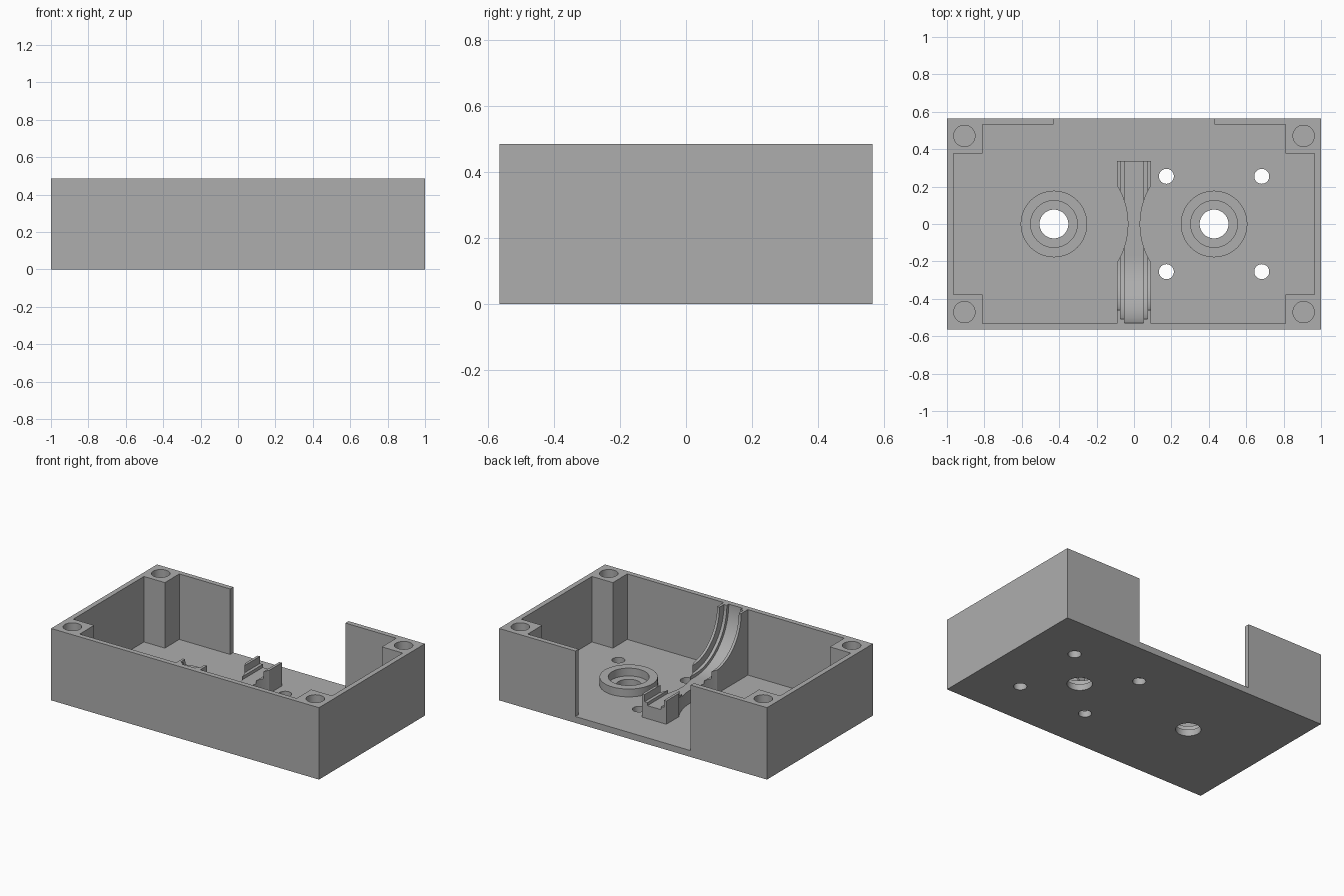
import bpy, bmesh, math

cube = bpy.data.objects.get("Cube")
if cube:
    bpy.data.objects.remove(cube, do_unlink=True)

# Main dimensions
HX, HY, H = 1.0, 0.565, 0.485
WALL, FLOOR = 0.034, 0.043
IX, IY = HX - WALL, HY - WALL
POST_X, POST_Y = 0.81, 0.377
HUB_X, GAP_X = 0.428, 0.43
GUIDE_W, GUIDE_END = 0.09, 0.338
ARC_Y = -0.175

grey = bpy.data.materials.new("plain grey")
grey.use_nodes = True
grey.diffuse_color = (0.42, 0.42, 0.42, 1)
grey.node_tree.nodes["Principled BSDF"].inputs["Base Color"].default_value = grey.diffuse_color


def prism(name, points, low, high, axis="z"):
    """Extrude a closed outline along z (points are x, y) or x (points are y, z)."""
    bm = bmesh.new()
    place = (lambda p, d: (p[0], p[1], d)) if axis == "z" else (lambda p, d: (d, p[0], p[1]))
    face = bm.faces.new([bm.verts.new(place(p, low)) for p in points])
    moved = bmesh.ops.extrude_face_region(bm, geom=[face])["geom"]
    step = place((0, 0), high - low)
    bmesh.ops.translate(bm, vec=step, verts=[v for v in moved if isinstance(v, bmesh.types.BMVert)])
    bmesh.ops.recalc_face_normals(bm, faces=bm.faces)
    mesh = bpy.data.meshes.new(name)
    bm.to_mesh(mesh)
    bm.free()
    mesh.materials.append(grey)
    obj = bpy.data.objects.new(name, mesh)
    bpy.context.collection.objects.link(obj)
    return obj


def rect(x0, x1, y0, y1):
    return [(x0, y0), (x1, y0), (x1, y1), (x0, y1)]


def circle(x, y, r, n=64):
    return [(x + r * math.cos(2 * math.pi * i / n), y + r * math.sin(2 * math.pi * i / n)) for i in range(n)]


def carve(obj, cutters):
    """Subtract every cutter, bake the result and remove the cutters."""
    for c in cutters:
        c.hide_render = True
        mod = obj.modifiers.new("cut", "BOOLEAN")
        mod.operation, mod.solver, mod.object = "DIFFERENCE", "EXACT", c
    bpy.context.view_layer.update()
    baked = bpy.data.meshes.new_from_object(obj.evaluated_get(bpy.context.evaluated_depsgraph_get()))
    obj.modifiers.clear()
    obj.data = baked
    for c in cutters:
        bpy.data.objects.remove(c, do_unlink=True)


def smooth(obj):
    bpy.ops.object.select_all(action="DESELECT")
    obj.select_set(True)
    bpy.context.view_layer.objects.active = obj
    bpy.ops.object.shade_smooth_by_angle(angle=math.radians(30))


# Open case: the cavity outline leaves a solid post in each corner
case = prism("case", rect(-HX, HX, -HY, HY), 0, H)
quarter = [(IX, POST_Y), (POST_X, POST_Y), (POST_X, IY)]
cavity = (quarter + [(-x, y) for x, y in reversed(quarter)]
          + [(-x, -y) for x, y in quarter] + [(x, -y) for x, y in reversed(quarter)])
cuts = [prism("cavity", cavity, FLOOR, H + 0.1),
        prism("back_opening", rect(-GAP_X, GAP_X, IY - 0.1, HY + 0.1), FLOOR, H + 0.1)]
for sx in (-1, 1):
    # Hub bores, then blind screw holes in the posts
    cuts.append(prism("hub_bore", circle(sx * HUB_X, 0, 0.077), -0.1, 0.2))
    for sy in (-1, 1):
        cuts.append(prism("post_hole", circle(sx * 0.907, sy * 0.471, 0.057, 48), 0.18, H + 0.1))
        # Four mounting holes around the left hub
        cuts.append(prism("mount_hole", circle(HUB_X + sx * 0.255, sy * 0.255, 0.04, 40), -0.1, 0.2))
carve(case, cuts)
smooth(case)

# Raised rings around the two hub bores
for side, sx in (("left", 1), ("right", -1)):
    ring = prism(side + "_hub_ring", circle(sx * HUB_X, 0, 0.178), FLOOR, 0.096)
    carve(ring, [prism("recess", circle(sx * HUB_X, 0, 0.125), FLOOR - 0.1, 0.2)])
    smooth(ring)


def sweep_space(radius, half_width):
    """Space above a track that runs flat from the back, then curves up the front wall."""
    arc = [(ARC_Y - radius * math.cos(a), H - radius * math.sin(a))
           for a in (math.pi / 2 * i / 40 for i in range(41))]
    outline = arc + [(GUIDE_END + 0.1, H - radius), (GUIDE_END + 0.1, H + 0.1), (ARC_Y - radius, H + 0.1)]
    return prism("track_space", outline, -half_width, half_width, "x")


# Curved guide: outer lips, a small step and the central groove
guide = prism("curved_guide", rect(-GUIDE_W, GUIDE_W, -IY, GUIDE_END), FLOOR, H)
cuts = [sweep_space(r, w) for r, w in ((0.285, 0.2), (0.333, 0.072), (0.354, 0.051))]
# Round clearances beside the hubs narrow the guide to a waist
cuts += [prism("hub_clearance", circle(sx * HUB_X, 0, 0.395, 128), -0.1, H + 0.2) for sx in (-1, 1)]
carve(guide, cuts)
smooth(guide)
